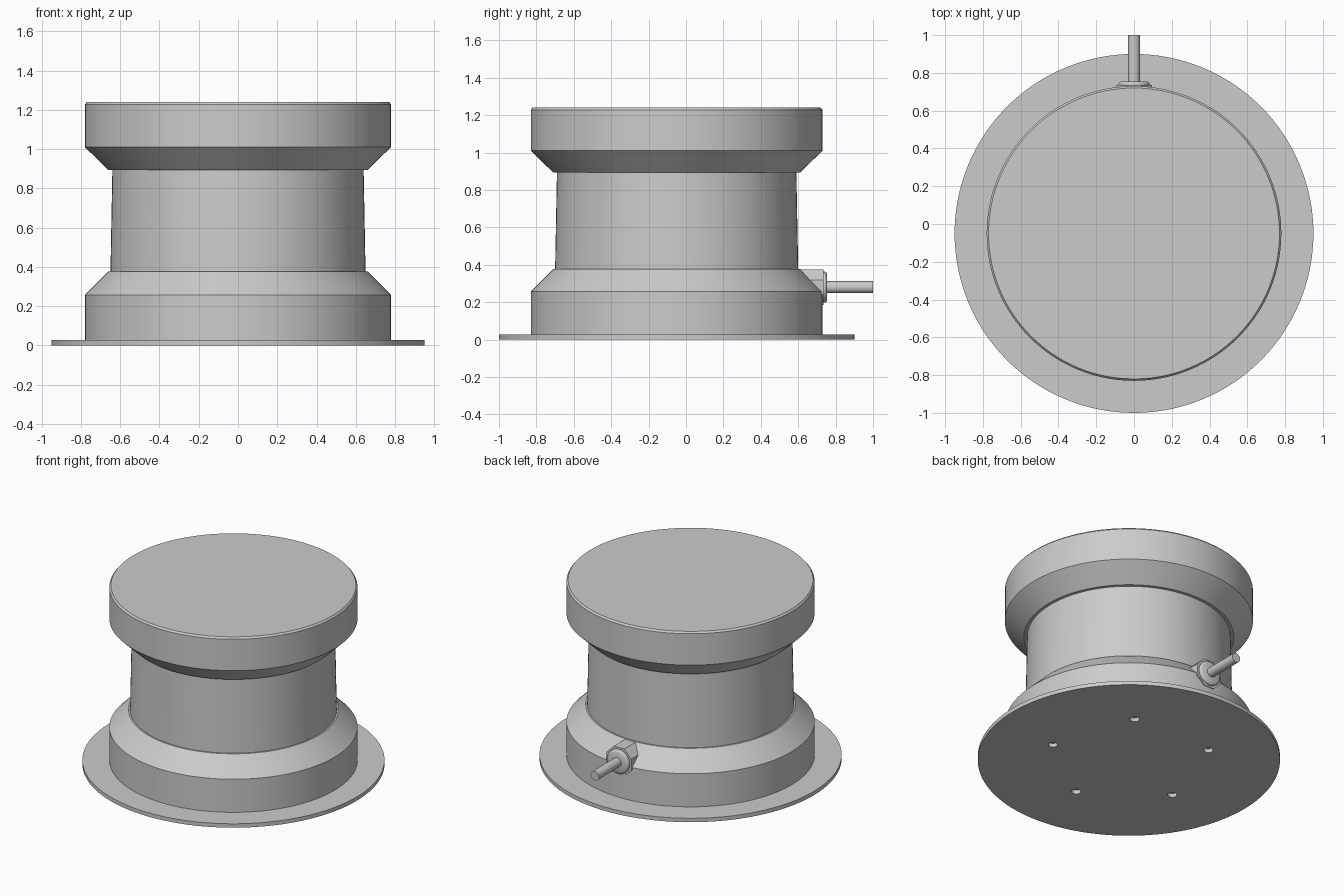
import bpy, bmesh, math
from mathutils import Matrix

if "Cube" in bpy.data.objects:
    bpy.data.objects.remove(bpy.data.objects["Cube"])

CY = -0.05      # axis of the round parts
ROD_Z = 0.28    # height of the side fitting

gray = bpy.data.materials.new("gray")
gray.diffuse_color = (0.6, 0.6, 0.6, 1)
gray.use_nodes = True
gray.node_tree.nodes["Principled BSDF"].inputs["Base Color"].default_value = gray.diffuse_color


def add_object(name, bm):
    bmesh.ops.recalc_face_normals(bm, faces=bm.faces)
    mesh = bpy.data.meshes.new(name)
    bm.to_mesh(mesh)
    bm.free()
    obj = bpy.data.objects.new(name, mesh)
    bpy.context.collection.objects.link(obj)
    mesh.materials.append(gray)
    return obj


def smooth(obj, angle=20):
    bpy.ops.object.select_all(action='DESELECT')
    obj.select_set(True)
    bpy.context.view_layer.objects.active = obj
    bpy.ops.object.shade_smooth_by_angle(angle=math.radians(angle))


def lathe(name, profile, matrix, sides=128, turn=0.0):
    """Closed solid of revolution from (radius, height) points."""
    bm = bmesh.new()
    rings = []
    for r, h in profile:
        rings.append([bm.verts.new((r * math.cos(a), r * math.sin(a), h))
                      for a in (turn + 2 * math.pi * i / sides for i in range(sides))])
    for lo, hi in zip(rings, rings[1:]):
        for i in range(sides):
            j = (i + 1) % sides
            bm.faces.new((lo[i], lo[j], hi[j], hi[i]))
    bm.faces.new(rings[0][::-1])
    bm.faces.new(rings[-1])
    bm.transform(matrix)
    return add_object(name, bm)


upright = Matrix.Translation((0, CY, 0))
# local z becomes +y, pointing out of the back
backward = Matrix.Translation((0, 0, ROD_Z)) @ Matrix.Rotation(-math.pi / 2, 4, 'X')

# Mounting plate with five blind screw holes underneath
plate = lathe("base_plate", [(0.95, 0), (0.95, 0.027)], upright)
for k in range(5):
    a = math.radians(-90 + 72 * k)
    place = Matrix.Translation((0.515 * math.cos(a), CY + 0.515 * math.sin(a), 0))
    cutter = lathe(f"hole_cutter_{k}", [(0.03, -0.05), (0.03, 0.05)], place, 24)
    cutter.hide_render = True
    cutter.hide_viewport = True
    cut = plate.modifiers.new("screw_hole", 'BOOLEAN')
    cut.object = cutter
    cut.solver = 'EXACT'
smooth(plate)

# Lower housing, waist and cap
smooth(lathe("lower_housing", [(0.78, 0.027), (0.78, 0.257), (0.66, 0.377)], upright))
smooth(lathe("waist", [(0.65, 0.37), (0.64, 0.9)], upright))
smooth(lathe("cap", [(0.66, 0.893), (0.78, 1.01), (0.78, 1.228),
                     (0.77, 1.24)], upright))

# Cable fitting: faceted boss, rounded collar and rod
lathe("fitting_boss", [(0.103, 0.56), (0.103, 0.735)], backward, 8, math.pi / 8)
smooth(lathe("fitting_collar", [(0.076, 0.728), (0.083, 0.735), (0.083, 0.743),
                                (0.078, 0.75), (0.068, 0.755)], backward, 48), 50)
smooth(lathe("fitting_rod", [(0.032, 0.74), (0.032, 1.0)], backward, 32))
